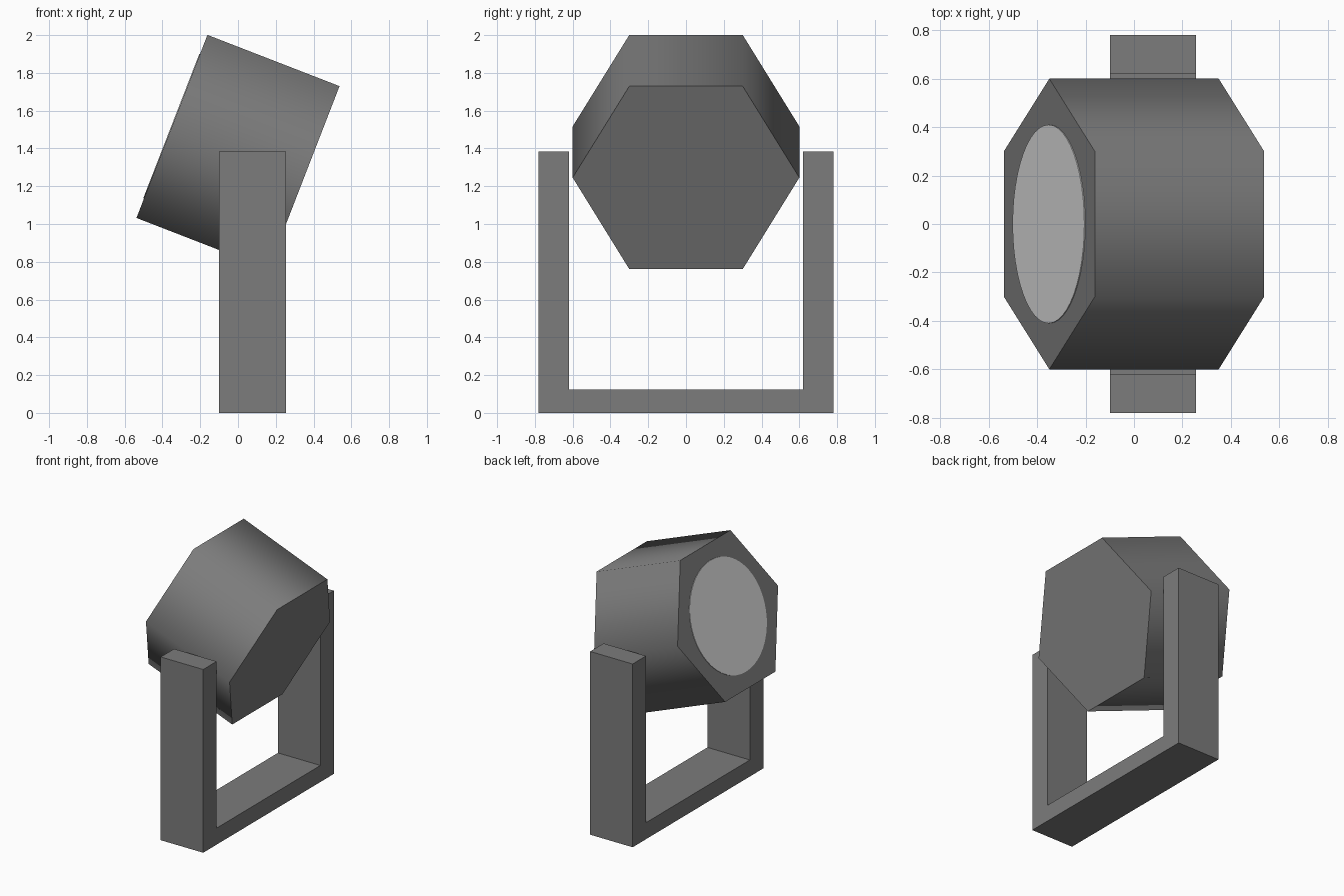
import bpy, bmesh, math
from mathutils import Matrix, Vector

if "Cube" in bpy.data.objects:
    bpy.data.objects.remove(bpy.data.objects["Cube"])


def material(name, value):
    m = bpy.data.materials.new(name)
    m.diffuse_color = (value, value, value, 1)
    m.use_nodes = True
    m.node_tree.nodes["Principled BSDF"].inputs["Base Color"].default_value = m.diffuse_color
    return m


def prism(name, profile, z0, z1, matrix, mat, smooth=None):
    """Extrude a 2D profile from z0 to z1, then place it with a matrix."""
    bm = bmesh.new()
    face = bm.faces.new([bm.verts.new((x, y, z0)) for x, y in profile])
    new = bmesh.ops.extrude_face_region(bm, geom=[face], use_keep_orig=True)["geom"]
    bmesh.ops.translate(bm, vec=(0, 0, z1 - z0),
                        verts=[g for g in new if isinstance(g, bmesh.types.BMVert)])
    bmesh.ops.transform(bm, matrix=matrix, verts=bm.verts)
    bmesh.ops.recalc_face_normals(bm, faces=bm.faces)
    me = bpy.data.meshes.new(name)
    bm.to_mesh(me)
    bm.free()
    me.materials.append(mat)
    ob = bpy.data.objects.new(name, me)
    bpy.context.collection.objects.link(ob)
    if smooth:
        bpy.ops.object.select_all(action='DESELECT')
        ob.select_set(True)
        bpy.context.view_layer.objects.active = ob
        bpy.ops.object.shade_smooth_by_angle(angle=math.radians(smooth))
    return ob


def ring(radius, n):
    return [(radius * math.cos(2 * math.pi * i / n),
             radius * math.sin(2 * math.pi * i / n)) for i in range(n)]


def frame(x_axis, y_axis, z_axis, origin):
    m = Matrix((x_axis, y_axis, z_axis)).transposed().to_4x4()
    m.translation = Vector(origin)
    return m


grey = material("dark_grey_metal", 0.2)
pale = material("pale_lens", 0.70)

# Lamp head: hexagonal drum, tilted so its lens end points up and to -x
tilt = math.radians(21.2)
c, s = math.cos(tilt), math.sin(tilt)
head = frame((0, 1, 0), (-s, 0, -c), (-c, 0, s), (0, 0, 1.381))
prism("lamp_housing", ring(0.6, 6), -0.375, 0.375, head, grey, smooth=70)

# Thin round lens plate on the front end of the housing
prism("lens", ring(0.41, 48), 0.374, 0.379, head, pale)

# U-shaped mounting yoke: profile in the y-z plane, extruded along x
half = [(0.78, 0), (0.78, 1.385), (0.62, 1.385), (0.62, 0.125)]
yoke = half + [(-y, z) for y, z in reversed(half)]
prism("mounting_yoke", yoke, -0.10, 0.255,
      frame((0, 1, 0), (0, 0, 1), (1, 0, 0), (0, 0, 0)), grey)
